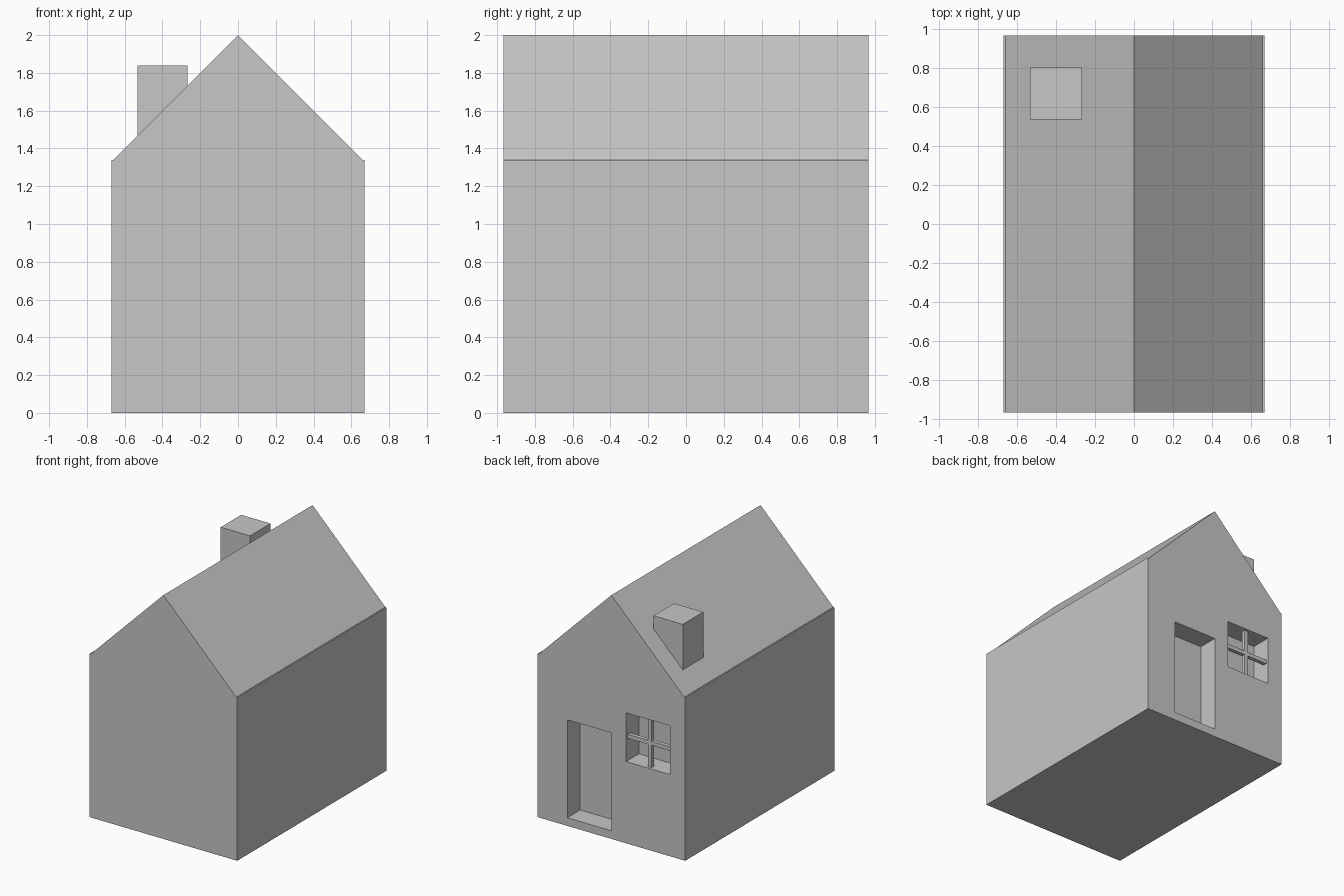
import bpy
import bmesh

cube = bpy.data.objects.get("Cube")
if cube:
    bpy.data.objects.remove(cube, do_unlink=True)

HALF_W, HALF_L = 0.67, 0.967
EAVES, RIDGE = 1.34, 2.0

# One plain grey for the whole house
grey = bpy.data.materials.new("plain grey")
grey.use_nodes = True
colour = (0.57, 0.57, 0.57, 1)
grey.diffuse_color = colour
grey.node_tree.nodes["Principled BSDF"].inputs["Base Color"].default_value = colour


def finish(name, bm):
    bmesh.ops.recalc_face_normals(bm, faces=bm.faces)
    mesh = bpy.data.meshes.new(name)
    bm.to_mesh(mesh)
    bm.free()
    mesh.materials.append(grey)
    obj = bpy.data.objects.new(name, mesh)
    bpy.context.scene.collection.objects.link(obj)
    return obj


def box(name, x, y, z):
    """Box from (low, high) ranges on each axis."""
    bm = bmesh.new()
    bmesh.ops.create_cube(bm, size=1)
    for v in bm.verts:
        v.co = [r[0] if c < 0 else r[1] for c, r in zip(v.co, (x, y, z))]
    return finish(name, bm)


def cut(target, cutter):
    """Subtract the cutter, bake the result and drop the cutter."""
    mod = target.modifiers.new("opening", "BOOLEAN")
    mod.operation = "DIFFERENCE"
    mod.solver = "EXACT"
    mod.object = cutter
    bpy.context.view_layer.update()
    graph = bpy.context.evaluated_depsgraph_get()
    mesh = bpy.data.meshes.new_from_object(target.evaluated_get(graph))
    target.modifiers.clear()
    target.data = mesh
    bpy.data.objects.remove(cutter, do_unlink=True)


# House body: gabled profile with a tiny ledge at the eaves
half = [(HALF_W, 0), (HALF_W, EAVES), (RIDGE - EAVES, EAVES)]
profile = half + [(0, RIDGE)] + [(-x, z) for x, z in reversed(half)]
bm = bmesh.new()
gable = bm.faces.new([bm.verts.new((x, -HALF_L, z)) for x, z in profile])
extruded = bmesh.ops.extrude_face_region(bm, geom=[gable], use_keep_orig=True)
bmesh.ops.translate(bm, vec=(0, 2 * HALF_L, 0),
                    verts=[g for g in extruded["geom"] if isinstance(g, bmesh.types.BMVert)])
house = finish("house_body", bm)

# Door and window recesses in the back wall
recess = (HALF_L - 0.167, HALF_L + 0.1)
win_x, win_z = (-0.533, -0.133), (0.67, 1.07)
cut(house, box("door_cutter", (0, 0.4), recess, (0.067, 0.87)))
cut(house, box("window_cutter", win_x, recess, win_z))

# Window cross bars, set slightly behind the wall face
bar = 0.0165
bar_y = (HALF_L - 0.053, HALF_L - 0.02)
mid_x, mid_z = sum(win_x) / 2, sum(win_z) / 2
box("window_bar_vertical", (mid_x - bar, mid_x + bar), bar_y, win_z)
box("window_bar_horizontal", win_x, bar_y, (mid_z - bar, mid_z + bar))

# Chimney rising out of the roof slope
box("chimney", (-0.533, -0.267), (0.537, 0.803), (EAVES, 1.84))
